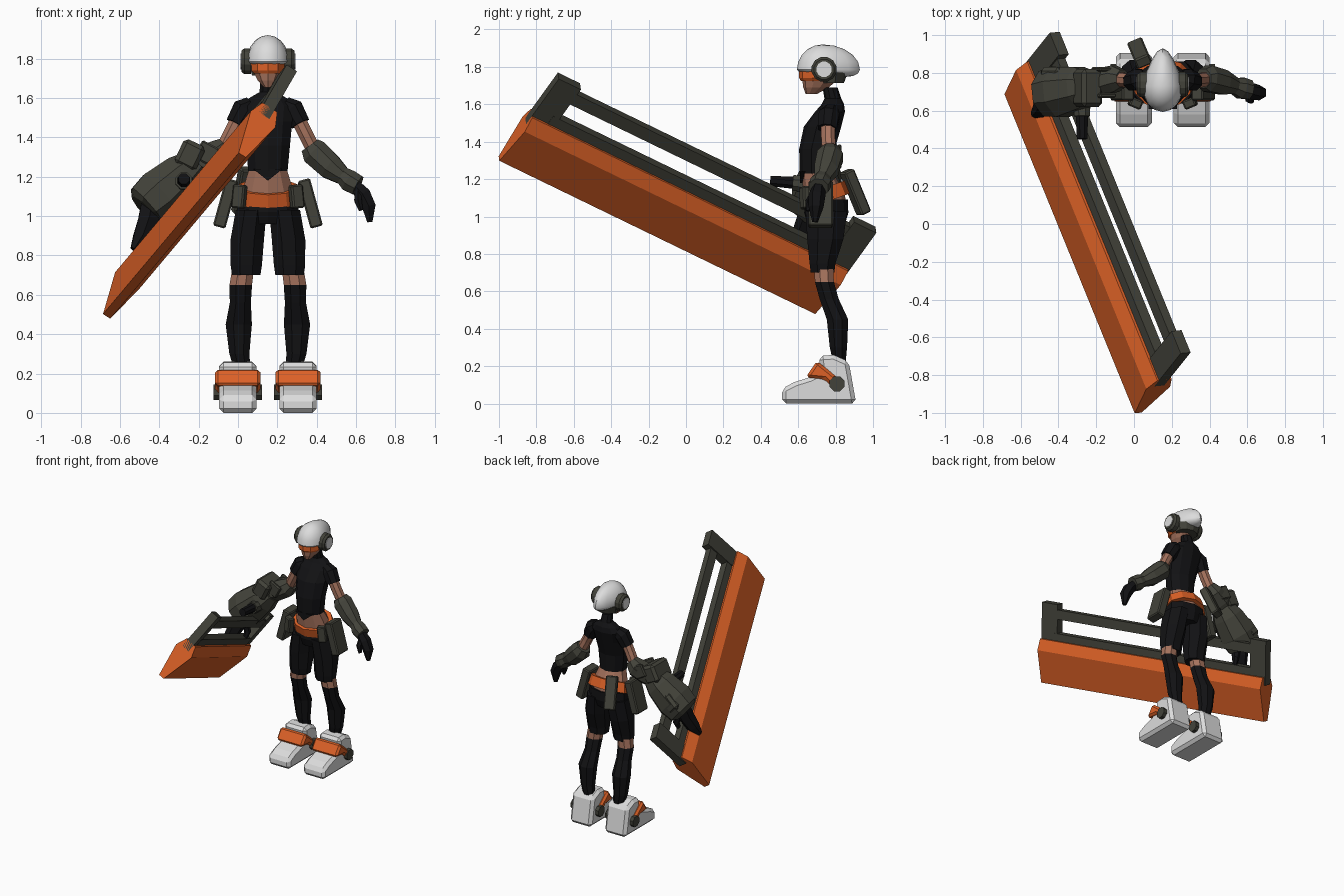
import bpy, bmesh, math
from mathutils import Vector, Matrix, Euler

cube = bpy.data.objects.get("Cube")
if cube:
    bpy.data.objects.remove(cube, do_unlink=True)


def material(name, *rgb):
    mat = bpy.data.materials.new(name)
    mat.use_nodes = True
    mat.diffuse_color = (*rgb, 1)
    mat.node_tree.nodes["Principled BSDF"].inputs["Base Color"].default_value = (*rgb, 1)
    return mat


orange = material("orange", 0.72, 0.12, 0.02)
olive = material("dark olive", 0.055, 0.055, 0.042)
black = material("black", 0.006, 0.006, 0.007)
white = material("off white", 0.72, 0.72, 0.72)
skin = material("skin", 0.38, 0.17, 0.11)

MID = 0.152  # centre line of the figure
UP = Vector((0, 0, 1))


def finish(name, bm, mats, bevel=0):
    bmesh.ops.recalc_face_normals(bm, faces=bm.faces)
    mesh = bpy.data.meshes.new(name)
    bm.to_mesh(mesh)
    bm.free()
    for mat in mats:
        mesh.materials.append(mat)
    obj = bpy.data.objects.new(name, mesh)
    bpy.context.collection.objects.link(obj)
    if bevel:
        mod = obj.modifiers.new("bevel", "BEVEL")
        mod.width, mod.segments = bevel, 1
    return obj


def tube(name, rings, *mats, sides=8, level=False, split=99):
    """Loft elliptical rings (x, y, z, rx, ry); bands from `split` up use the second material."""
    bm = bmesh.new()
    points = [Vector(r[:3]) for r in rings]
    loops = []
    for i, ring in enumerate(rings):
        along = points[min(i + 1, len(points) - 1)] - points[max(i - 1, 0)]
        along = UP.copy() if level else along.normalized()
        ref = UP if abs(along.y) > 0.9 else Vector((0, 1, 0))
        v = (ref - along * ref.dot(along)).normalized()
        u = v.cross(along)
        angles = [math.tau * (k + 0.5) / sides for k in range(sides)]
        loops.append([bm.verts.new(points[i] + u * ring[3] * math.cos(a) + v * ring[4] * math.sin(a))
                      for a in angles])
    for i, (lo, hi) in enumerate(zip(loops, loops[1:])):
        for k in range(sides):
            j = (k + 1) % sides
            bm.faces.new((lo[k], lo[j], hi[j], hi[k])).material_index = int(i >= split)
    bm.faces.new(loops[0])
    bm.faces.new(loops[-1]).material_index = int(len(rings) - 1 > split)
    return finish(name, bm, mats)


def limb(name, path, mat, **options):
    """Round tube from (x, y, z, radius) points."""
    return tube(name, [(*p, p[3]) for p in path], mat, **options)


def prism(name, outline, low, high, frame, mat, bevel=0):
    bm = bmesh.new()
    ends = [[bm.verts.new(frame @ Vector((a, b, c))) for a, b in outline] for c in (low, high)]
    bm.faces.new(ends[0])
    bm.faces.new(ends[1])
    for k in range(len(outline)):
        j = (k + 1) % len(outline)
        bm.faces.new((ends[0][k], ends[0][j], ends[1][j], ends[1][k]))
    return finish(name, bm, [mat], bevel)


def rect(a, b, c, d):
    return [(a, c), (b, c), (b, d), (a, d)]


def box(name, center, size, turn, mat, bevel=0.008):
    frame = Matrix.LocRotScale(Vector(center), Euler(turn), None)
    x, y, z = (s / 2 for s in size)
    return prism(name, rect(-x, x, -y, y), -z, z, frame, mat, bevel)


def basis(u, v, w, origin):
    return Matrix.Translation(origin) @ Matrix((u, v, w)).transposed().to_4x4()


# Giant blade: thickness, width and length directions
length = Vector((-0.345, 0.845, -0.41)).normalized()
width = Vector((0.428, 0.52, 0.74))
width = (width - length * width.dot(length)).normalized()
sword = basis(length.cross(width), width, length, Vector((0.022, -1.0, 1.31)))
section = [(0.022, 0), (0.075, 0.25), (0.045, 0.33)]
section += [(-t, w) for t, w in reversed(section)]
prism("blade_edge", section, 0, 2, sword, orange)
prism("blade_spine", rect(-0.03, 0.03, 0.32, 0.385), 0.1, 1.9, sword, olive)
prism("blade_grip_rail", rect(-0.025, 0.025, 0.49, 0.56), 0.1, 1.9, sword, olive)
for label, start in (("front", 0), ("rear", 1.87)):
    prism(label + "_blade_bracket", rect(-0.035, 0.028, 0.27, 0.6), start, start + 0.14, sword, olive)

# Torso, belt and neck
tube("waist", [(MID, 0.75, 1.0, 0.13, 0.11), (MID, 0.74, 1.12, 0.14, 0.11),
               (MID, 0.70, 1.24, 0.10, 0.085)], skin, sides=10, level=True)
tube("shirt", [(MID, 0.70, 1.23, 0.105, 0.092), (MID, 0.70, 1.36, 0.118, 0.095),
               (MID, 0.73, 1.48, 0.13, 0.1), (MID, 0.77, 1.56, 0.14, 0.08),
               (MID, 0.785, 1.6, 0.10, 0.06), (MID, 0.785, 1.63, 0.045, 0.045),
               (MID, 0.77, 1.69, 0.04, 0.04)], black, sides=10, level=True)
prism("shirt_point", [(-0.075, 0.06), (0, 0), (0.075, 0.06)], 0, 0.03,
      basis((1, 0, 0), (0, 0, 1), (0, -1, 0), Vector((MID, 0.64, 1.18))), black)
tube("belt", [(MID, 0.755, 1.08, 0.168, 0.128), (MID, 0.73, 1.15, 0.155, 0.125)], orange, sides=10)
tube("hips", [(MID, 0.75, 0.96, 0.1, 0.10), (MID, 0.75, 1.02, 0.165, 0.118),
              (MID, 0.75, 1.09, 0.158, 0.115)], black, sides=10, level=True)

# Head, visor and helmet
tube("face", [(MID, 0.67, 1.655, 0.022, 0.03), (MID, 0.695, 1.69, 0.055, 0.068),
              (MID, 0.72, 1.74, 0.08, 0.10), (MID, 0.73, 1.82, 0.08, 0.10)], skin, sides=10, level=True)
tube("visor", [(MID, 0.70, 1.725, 0.075, 0.085), (MID, 0.705, 1.74, 0.088, 0.1),
               (MID, 0.705, 1.79, 0.09, 0.1)], orange, sides=10, level=True)
tube("helmet_rear_band", [(MID, 0.775, 1.715, 0.085, 0.07), (MID, 0.775, 1.77, 0.1, 0.09)],
     olive, sides=10, level=True)
bm = bmesh.new()
bmesh.ops.create_uvsphere(bm, u_segments=16, v_segments=10, radius=1)
for vert in bm.verts:
    x, y, z = vert.co
    back = max(y, 0)
    z = z * 0.135 if z > 0 else z * (0.025 + 0.04 * back)
    vert.co = (MID + x * 0.108 * (1 - 0.35 * back), 0.73 + y * (0.2 if y > 0 else 0.137), 1.785 + z)
helmet = finish("helmet", bm, [white])
for side, label in ((-1, "right"), (1, "left")):
    limb(label + "_ear_cup", [(MID + side * d, 0.738, 1.787, r) for d, r in
                              ((0.085, 0.068), (0.12, 0.068), (0.135, 0.055))], olive, sides=12)
    limb(label + "_ear_disc", [(MID + side * d, 0.738, 1.787, 0.042) for d in (0.13, 0.139)],
         white, sides=12)

# Legs, shoes, upper arms and pouches on both sides
shoe = [(0.513, 0), (0.513, 0.08), (0.58, 0.115), (0.66, 0.14), (0.72, 0.17),
        (0.71, 0.255), (0.79, 0.26), (0.87, 0.225), (0.91, 0)]
strap = [(0.64, 0.14), (0.70, 0.228), (0.76, 0.18), (0.83, 0.12), (0.79, 0.08), (0.74, 0.13)]
for side, label in ((-1, "right"), (1, "left")):
    def place(rings):
        return [(MID + side * r[0], *r[1:]) for r in rings]

    tube(label + "_shorts_leg", place([(0.11, 0.73, 0.7, 0.078, 0.068), (0.11, 0.73, 0.75, 0.086, 0.075),
         (0.105, 0.745, 0.88, 0.092, 0.105), (0.085, 0.75, 1.03, 0.085, 0.12)]), black, level=True)
    tube(label + "_leg", place([(0.13, 0.82, 0.22, 0.045, 0.036), (0.145, 0.815, 0.3, 0.055, 0.05),
         (0.148, 0.81, 0.45, 0.072, 0.062), (0.14, 0.765, 0.56, 0.058, 0.055),
         (0.138, 0.74, 0.65, 0.062, 0.055), (0.125, 0.735, 0.74, 0.06, 0.055)]),
         black, skin, level=True, split=4)
    sole = basis((0, 1, 0), (0, 0, 1), (1, 0, 0), Vector((MID + side * 0.153, 0, 0)))
    prism(label + "_shoe", shoe, -0.095, 0.095, sole, white, 0.022)
    prism(label + "_shoe_strap", strap, -0.115, 0.115, sole, orange, 0.015)
    limb(label + "_ankle_disc", place([(d, 0.807, 0.105, 0.043) for d in (0.03, 0.276)]), olive)
    limb(label + "_sleeve", place([(0.09, 0.775, 1.565, 0.045), (0.125, 0.765, 1.545, 0.06),
         (0.165, 0.755, 1.47, 0.053)]), black)
    limb(label + "_upper_arm", place([(0.14, 0.76, 1.52, 0.04), (0.19, 0.76, 1.42, 0.04),
         (0.24, 0.767, 1.32, 0.04)]), skin)
    box(label + "_hip_pouch", (MID + side * 0.215, 0.72, 1.065), (0.065, 0.13, 0.25),
        (0, -side * 0.27, 0), olive)
    box(label + "_belt_pouch", (MID + side * 0.145, 0.64, 1.1), (0.065, 0.05, 0.12),
        (0, -side * 0.1, side * 0.4), olive)
box("back_pouch", (0.03, 0.905, 1.13), (0.085, 0.06, 0.25), (0.42, 0, 0.4), olive)

# Left gauntlet and hand
limb("left_gauntlet", [(0.365, 0.77, 1.36, 0.055), (0.39, 0.77, 1.325, 0.075),
     (0.47, 0.75, 1.25, 0.07), (0.55, 0.725, 1.19, 0.042)], olive)
limb("left_cuff", [(0.53, 0.73, 1.21, 0.045), (0.565, 0.72, 1.18, 0.06),
     (0.61, 0.71, 1.155, 0.055)], olive)
limb("left_hand", [(0.59, 0.71, 1.16, 0.035), (0.635, 0.7, 1.11, 0.045), (0.665, 0.695, 1.05, 0.04),
     (0.67, 0.69, 0.97, 0.015)], black, sides=6)
limb("left_thumb", [(0.61, 0.69, 1.13, 0.02), (0.61, 0.66, 1.08, 0.022), (0.625, 0.65, 1.03, 0.012)],
     black, sides=6)

# Oversized right gauntlet, its side barrel and hand
limb("right_elbow_guard", [(-0.06, 0.77, 1.36, 0.05), (-0.1, 0.77, 1.32, 0.075),
     (-0.18, 0.75, 1.28, 0.08), (-0.25, 0.73, 1.25, 0.07)], olive)
limb("right_gauntlet", [(-0.21, 0.73, 1.27, 0.08), (-0.28, 0.72, 1.21, 0.12),
     (-0.39, 0.70, 1.11, 0.145), (-0.46, 0.69, 1.05, 0.13), (-0.475, 0.685, 1.035, 0.09)], olive)
box("right_gauntlet_plate", (-0.245, 0.72, 1.31), (0.12, 0.2, 0.14), (0, 0.45, 0), olive, 0.02)
box("right_wrist_plate", (-0.42, 0.71, 1.13), (0.14, 0.24, 0.1), (0, -0.75, 0), olive, 0.02)
for offset in (-0.07, 0.07):
    box("right_elbow_fin", (-0.16, 0.75 + offset, 1.32), (0.1, 0.025, 0.1), (0, 0.5, 0), olive)
limb("right_barrel", [(-0.275, 0.68, 1.17, 0.05), (-0.275, 0.57, 1.18, 0.045)], olive)
limb("right_barrel_cap", [(-0.275, 0.58, 1.18, 0.035), (-0.275, 0.45, 1.19, 0.03)], black)
limb("right_hand", [(-0.44, 0.68, 1.06, 0.06), (-0.455, 0.65, 0.98, 0.06), (-0.49, 0.61, 0.89, 0.05),
     (-0.53, 0.58, 0.83, 0.02)], black, sides=6)
limb("right_thumb", [(-0.41, 0.67, 1.0, 0.03), (-0.39, 0.68, 0.92, 0.025), (-0.4, 0.66, 0.87, 0.015)],
     black, sides=6)

# Smooth the helmet shell only
bpy.ops.object.select_all(action="DESELECT")
helmet.select_set(True)
bpy.context.view_layer.objects.active = helmet
bpy.ops.object.shade_smooth_by_angle(angle=math.radians(40))
